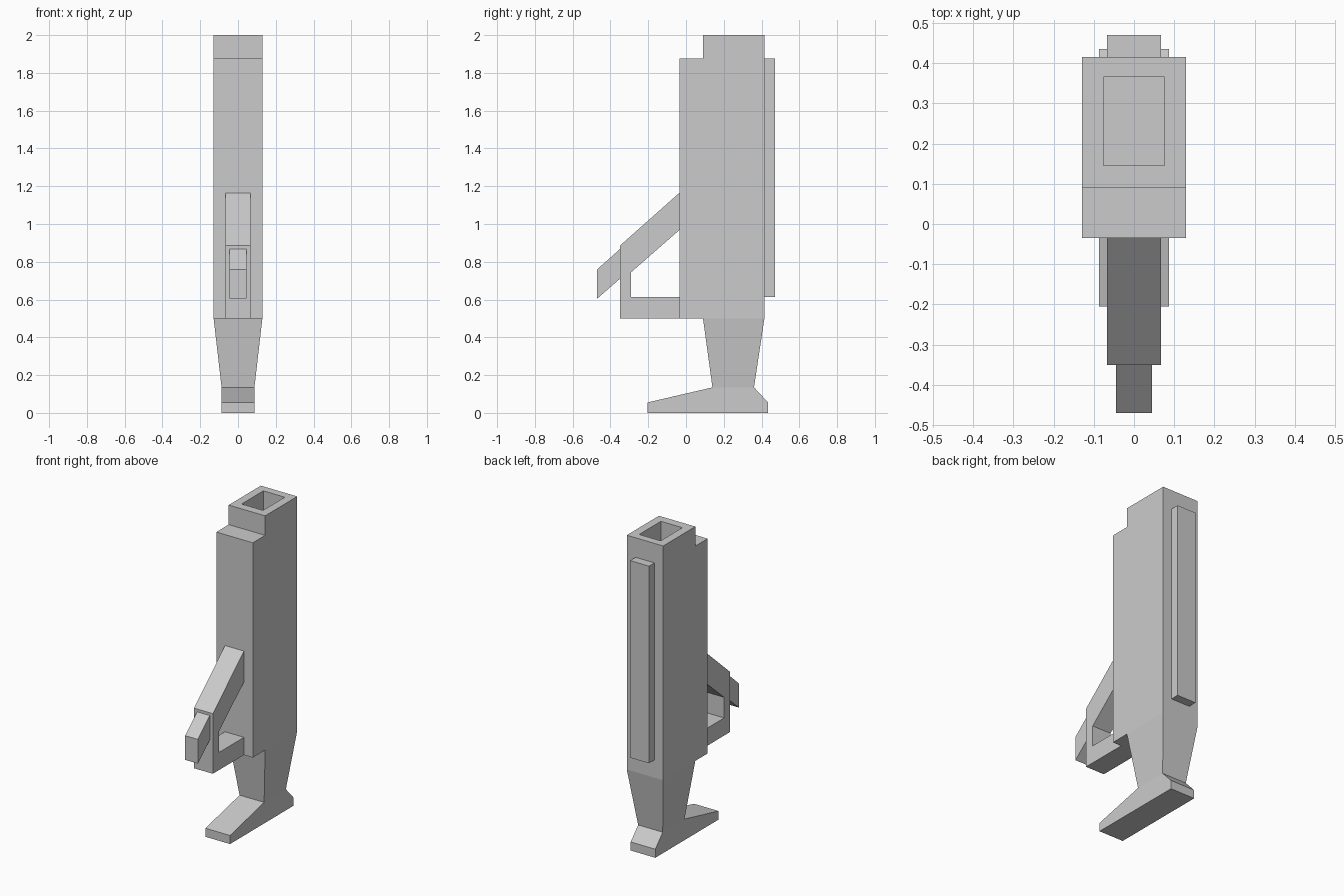
import bpy, bmesh

if "Cube" in bpy.data.objects:
    bpy.data.objects.remove(bpy.data.objects["Cube"])

grey = bpy.data.materials.new("light_grey")
grey.diffuse_color = (0.6, 0.6, 0.6, 1)
grey.use_nodes = True
grey.node_tree.nodes["Principled BSDF"].inputs["Base Color"].default_value = grey.diffuse_color


def finish(name, bm):
    bmesh.ops.recalc_face_normals(bm, faces=bm.faces)
    me = bpy.data.meshes.new(name)
    bm.to_mesh(me)
    bm.free()
    me.materials.append(grey)
    ob = bpy.data.objects.new(name, me)
    bpy.context.collection.objects.link(ob)
    return ob


def extrude_profile(name, pts, half_width):
    """Side profile of (y, z) points, given thickness along x."""
    bm = bmesh.new()
    face = bm.faces.new([bm.verts.new((-half_width, y, z)) for y, z in pts])
    new = bmesh.ops.extrude_face_region(bm, geom=[face])["geom"]
    bmesh.ops.translate(bm, vec=(2 * half_width, 0, 0),
                        verts=[v for v in new if isinstance(v, bmesh.types.BMVert)])
    return finish(name, bm)


def box(name, half_width, y0, y1, z0, z1):
    return extrude_profile(name, [(y0, z0), (y1, z0), (y1, z1), (y0, z1)], half_width)


# Stepped main housing with a rectangular socket in its top
body = extrude_profile("body", [(-0.035, 0.5), (0.415, 0.5), (0.415, 2.0), (0.09, 2.0),
                                (0.09, 1.875), (-0.035, 1.875)], 0.129)
cutter = box("socket_cutter", 0.076, 0.145, 0.365, 1.75, 2.1)
cutter.hide_render = True
cutter.hide_viewport = True
cut = body.modifiers.new("socket", "BOOLEAN")
cut.operation = "DIFFERENCE"
cut.solver = "EXACT"
cut.object = cutter

# Tapered neck below the housing
bm = bmesh.new()
rings = []
for z, hw, y0, y1 in ((0.135, 0.087, 0.14, 0.36), (0.5, 0.129, 0.09, 0.415)):
    rings.append([bm.verts.new((x, y, z)) for x, y in
                  ((-hw, y0), (hw, y0), (hw, y1), (-hw, y1))])
for ring in rings:
    bm.faces.new(ring)
for i in range(4):
    j = (i + 1) % 4
    bm.faces.new((rings[0][i], rings[0][j], rings[1][j], rings[1][i]))
finish("neck", bm)

# Foot with sloping toe and heel
extrude_profile("foot", [(-0.205, 0), (0.435, 0), (0.435, 0.055), (0.36, 0.135),
                         (0.14, 0.135), (-0.205, 0.055)], 0.087)

# Front loop handle and the slanted tab on its outer edge
extrude_profile("handle", [(-0.035, 1.165), (-0.35, 0.885), (-0.35, 0.5), (-0.035, 0.5),
                           (-0.035, 0.613), (-0.29, 0.613), (-0.29, 0.745),
                           (-0.035, 0.968)], 0.067)
extrude_profile("handle_tab", [(-0.47, 0.76), (-0.35, 0.867), (-0.35, 0.71),
                               (-0.47, 0.605)], 0.045)

# Raised rib along the back
box("back_rib", 0.067, 0.41, 0.47, 0.613, 1.875)
